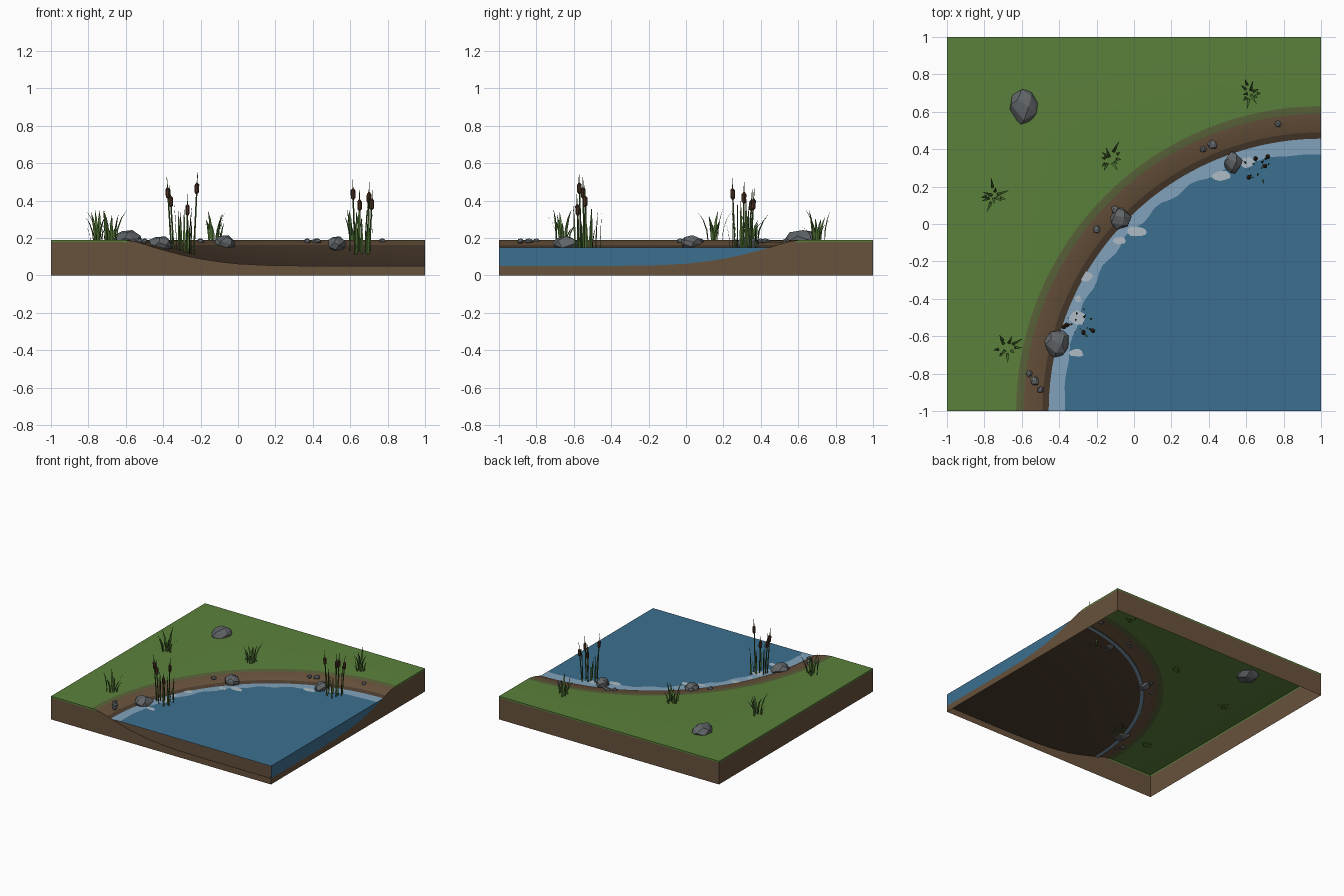
import bpy, bmesh, math, random
from mathutils import Vector

random.seed(4)
cube = bpy.data.objects.get("Cube")
if cube:
    bpy.data.objects.remove(cube, do_unlink=True)


def material(name, r, g, b):
    m = bpy.data.materials.new(name)
    m.use_nodes = True
    m.diffuse_color = (r, g, b, 1)
    bsdf = m.node_tree.nodes["Principled BSDF"]
    bsdf.inputs["Base Color"].default_value = (r, g, b, 1)
    bsdf.inputs["Roughness"].default_value = 0.9
    return m


GRASS = material("grass green", 0.105, 0.22, 0.045)
EDGE = material("olive bank edge", 0.1, 0.125, 0.042)
SOIL = material("brown soil", 0.14, 0.085, 0.045)
WET = material("wet soil", 0.075, 0.047, 0.028)
WATER = material("pond blue", 0.045, 0.16, 0.28)
SHORE = material("shallow blue", 0.22, 0.36, 0.5)
FOAM = material("foam white", 0.42, 0.5, 0.56)
ROCK = material("stone grey", 0.12, 0.13, 0.14)
LEAF = material("leaf green", 0.07, 0.15, 0.03)
CATTAIL = material("cattail brown", 0.075, 0.035, 0.018)


def finish(name, bm, mats, smooth=False):
    mesh = bpy.data.meshes.new(name)
    bm.to_mesh(mesh)
    bm.free()
    for m in mats:
        mesh.materials.append(m)
    obj = bpy.data.objects.new(name, mesh)
    bpy.context.collection.objects.link(obj)
    if smooth:
        bpy.ops.object.select_all(action='DESELECT')
        obj.select_set(True)
        bpy.context.view_layer.objects.active = obj
        bpy.ops.object.shade_smooth_by_angle(angle=math.radians(35))
    return obj


def face(bm, points, mat=0):
    f = bm.faces.new([bm.verts.new(p) for p in points])
    f.material_index = mat


# The pond is a quarter circle around the front left corner
STEPS = 48
ANGLES = [math.pi / 2 * (1 + i / STEPS) for i in range(STEPS + 1)]
WATER_Z = 0.15
PROFILE = [(0, 0.05), (0.6, 0.05), (0.85, 0.054), (1.0, 0.062), (1.1, 0.073),
           (1.2, 0.088), (1.3, 0.109), (1.38, 0.13), (1.45, 0.15), (1.49, 0.163),
           (1.54, 0.178), (1.59, 0.187), (1.63, 0.19)]


def polar(r, a, z):
    return Vector((1 + r * math.cos(a), -1 + r * math.sin(a), z))


def rim(a):
    return polar(2 / max(abs(math.cos(a)), abs(math.sin(a))), a, 0.19)


def column(a):
    return [polar(r, a, z) for r, z in PROFILE] + [rim(a)]


def ground_material(r):
    return 3 if r < 1.49 else 2 if r < 1.59 else 1 if r < 1.63 else 0


# Ground: hollow shell of basin, bank, lawn and outer walls
bm = bmesh.new()
columns = [column(a) for a in ANGLES]
for c, d in zip(columns, columns[1:]):
    for k in range(len(PROFILE)):
        face(bm, (c[k], c[k + 1], d[k + 1], d[k]), ground_material(PROFILE[k][0]))
border = columns[0] + [c[-1] for c in columns[1:-1]] + columns[-1][::-1]
for a, b in zip(border, border[1:]):
    turf = 0.012 if min(a.z, b.z) > 0.186 else 0
    low_a, low_b = Vector((a.x, a.y, 0)), Vector((b.x, b.y, 0))
    mid_a, mid_b = a - Vector((0, 0, turf)), b - Vector((0, 0, turf))
    face(bm, (low_a, low_b, mid_b, mid_a), 2)
    if turf:
        face(bm, (mid_a, mid_b, b, a), 0)
bmesh.ops.remove_doubles(bm, verts=bm.verts, dist=0.0002)
finish("ground", bm, [GRASS, EDGE, SOIL, WET], True)

# Water: flat surface plus the cut side
bm = bmesh.new()
shore = [polar(1.45, a, WATER_Z) for a in ANGLES]
face(bm, [polar(0, 0, WATER_Z)] + shore)
side = [polar(r, math.pi / 2, z) for r, z in PROFILE if z <= WATER_Z]
face(bm, side + [polar(0, 0, WATER_Z)])
finish("water", bm, [WATER])

# Shallow band, running a little way under the bank
bm = bmesh.new()


def band_inner(i):
    middle = math.sin(math.pi * i / STEPS)
    return 1.37 + middle * (0.025 + 0.012 * math.sin(i * 1.3))


for i in range(STEPS):
    a, b = ANGLES[i], ANGLES[i + 1]
    face(bm, (polar(band_inner(i), a, 0.152), polar(1.485, a, 0.152),
              polar(1.485, b, 0.152), polar(band_inner(i + 1), b, 0.152)))
bmesh.ops.remove_doubles(bm, verts=bm.verts, dist=0.0002)
finish("shallow_band", bm, [SHORE])

# Foam patches: x, y, half length, half width
bm = bmesh.new()
for x, y, w, h in [(0.47, 0.26, 0.055, 0.03), (0.02, -0.04, 0.055, 0.03),
                   (-0.08, -0.09, 0.035, 0.022), (-0.26, -0.28, 0.04, 0.03),
                   (-0.3, -0.4, 0.02, 0.02), (-0.3, -0.5, 0.05, 0.04),
                   (-0.31, -0.69, 0.045, 0.022), (0.6, 0.33, 0.04, 0.03)]:
    ring = []
    for i in range(11):
        t, s = math.tau * i / 11, random.uniform(0.75, 1.1)
        ring.append((x + w * s * math.cos(t), y + h * s * math.sin(t), 0.154))
    face(bm, ring)
finish("foam_patches", bm, [FOAM])


# Rocks: faceted hulls
def rock(name, x, y, z, sx, sy, sz):
    bm = bmesh.new()
    count = 18
    for i in range(count):
        up = 1 - 2 * (i + 0.5) / count
        t = i * 2.4 + random.uniform(-0.3, 0.3)
        flat = math.sqrt(1 - up * up)
        s = random.uniform(0.92, 1.12)
        bm.verts.new((x + sx * s * flat * math.cos(t),
                      y + sy * s * flat * math.sin(t), z + sz * up))
    bmesh.ops.convex_hull(bm, input=bm.verts)
    finish(name, bm, [ROCK])


rock("lawn_rock", -0.59, 0.63, 0.19, 0.082, 0.1, 0.055)
rock("shore_rock_front", -0.41, -0.64, 0.168, 0.068, 0.075, 0.043)
rock("shore_rock_middle", -0.07, 0.03, 0.174, 0.062, 0.058, 0.043)
rock("shore_rock_back", 0.53, 0.33, 0.168, 0.05, 0.06, 0.043)
for i, (x, y, s) in enumerate([(0.37, 0.4, 0.017), (0.42, 0.425, 0.026), (0.77, 0.535, 0.018),
                               (-0.1, 0.075, 0.022), (-0.2, -0.03, 0.02), (-0.56, -0.8, 0.018),
                               (-0.53, -0.84, 0.024), (-0.5, -0.885, 0.018)]):
    rock(f"pebble_{i + 1}", x, y, 0.183, s, s, 0.015)


# Blade: tapered strip bending outwards
def blade(bm, base, heading, height, lean, width):
    out = Vector((math.cos(heading), math.sin(heading), 0))
    across = Vector((-out.y, out.x, 0)) * width
    rows = []
    for t, w in ((0, 0.7), (0.35, 1), (0.7, 0.7), (1, 0.04)):
        p = Vector(base) + out * lean * t * t + Vector((0, 0, height * t * (1.15 - 0.15 * t)))
        rows.append((p - across * w, p + across * w))
    for r, s in zip(rows, rows[1:]):
        face(bm, (r[0], r[1], s[1], s[0]))


# Grass tufts on the lawn
for i, (x, y) in enumerate([(-0.75, 0.15), (-0.13, 0.35), (0.62, 0.7), (-0.68, -0.66)]):
    bm = bmesh.new()
    for k in range(10):
        h = math.tau * k / 10 + random.uniform(-0.3, 0.3)
        d = random.uniform(0.005, 0.045)
        blade(bm, (x + d * math.cos(h), y + d * math.sin(h), 0.182), h,
              random.uniform(0.08, 0.17), random.uniform(0.02, 0.07), 0.0085)
    bmesh.ops.remove_doubles(bm, verts=bm.verts, dist=0.0002)
    finish(f"grass_tuft_{i + 1}", bm, [LEAF])


# Tapered rod between two points
def rod(bm, a, b, r1, r2, sides, mat):
    a, b = Vector(a), Vector(b)
    turn = (b - a).to_track_quat('Z', 'Y').to_matrix().to_4x4()
    turn.translation = (a + b) / 2
    made = bmesh.ops.create_cone(bm, cap_ends=True, segments=sides, radius1=r1, radius2=r2,
                                 depth=(b - a).length, matrix=turn)
    for f in {f for v in made["verts"] for f in v.link_faces}:
        f.material_index = mat


# Cattail clumps: stems with brown heads and a thin tip, among tall leaves
def clump(name, cx, cy, heads):
    bm = bmesh.new()
    for x, y, z in heads:
        head = Vector((x, y, z))
        base = Vector((cx + (x - cx) * 0.75, cy + (y - cy) * 0.75, 0.11))
        up = (head - base).normalized()
        rod(bm, base, head, 0.005, 0.004, 5, 0)
        for lo, hi, r1, r2 in ((-0.03, -0.02, 0.005, 0.0125), (-0.02, 0.02, 0.0125, 0.0125),
                               (0.02, 0.03, 0.0125, 0.004)):
            rod(bm, head + up * lo, head + up * hi, r1, r2, 8, 1)
        rod(bm, head + up * 0.03, head + up * 0.085, 0.003, 0.001, 5, 0)
    for k in range(12):
        h = k * 2.4
        d = 0.02 + 0.005 * k
        blade(bm, (cx + d * math.cos(h), cy + d * math.sin(h), 0.112), h + random.uniform(-0.6, 0.6),
              random.uniform(0.14, 0.32), random.uniform(0, 0.025), 0.006)
    finish(name, bm, [LEAF, CATTAIL], True)


clump("cattails_front", -0.29, -0.53, [(-0.375, -0.55, 0.44), (-0.36, -0.54, 0.395),
                                       (-0.27, -0.58, 0.35), (-0.22, -0.57, 0.465)])
clump("cattails_back", 0.66, 0.3, [(0.615, 0.25, 0.435), (0.65, 0.35, 0.375),
                                   (0.7, 0.31, 0.415), (0.715, 0.36, 0.38)])
